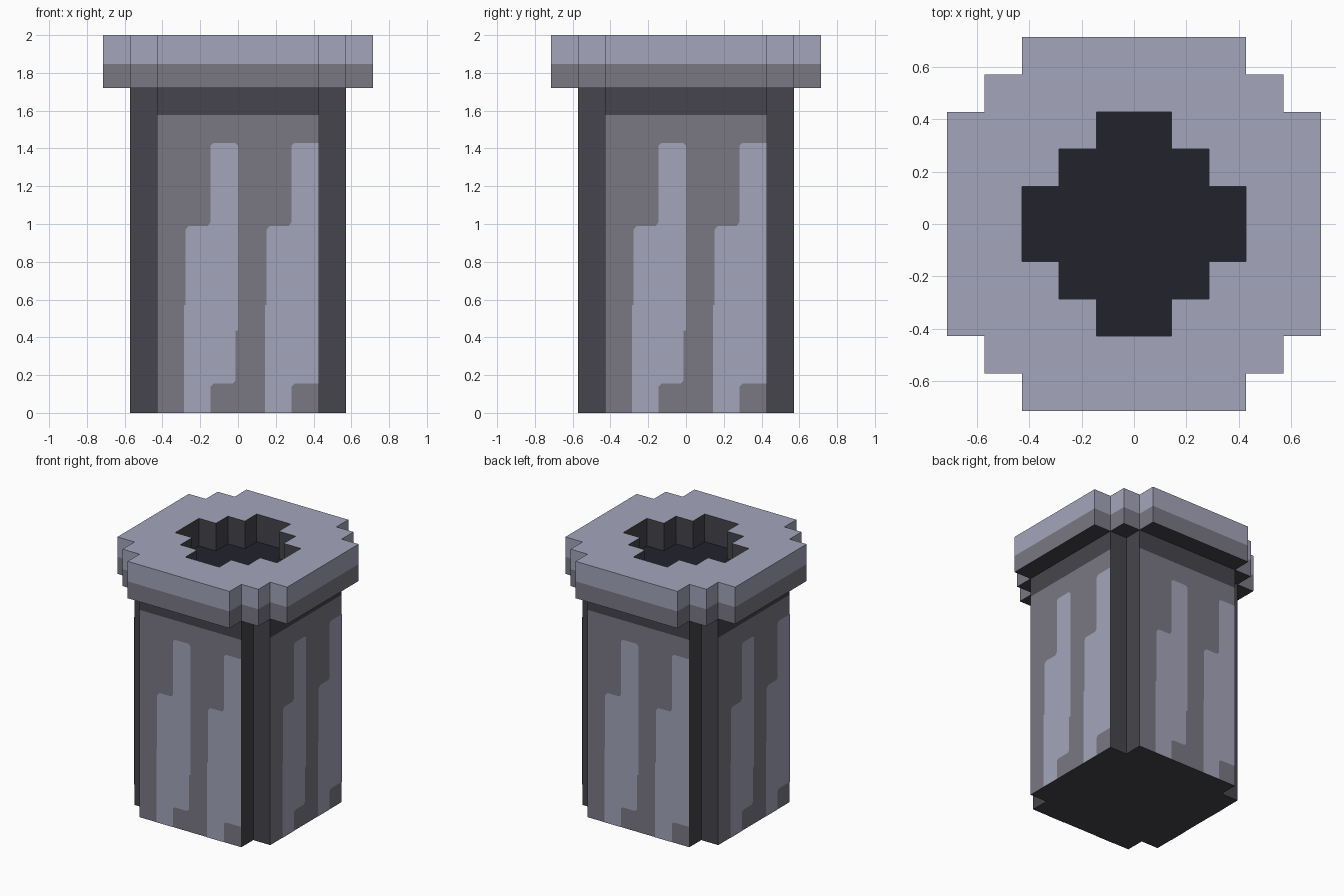
import bpy, bmesh, math

if "Cube" in bpy.data.objects:
    bpy.data.objects.remove(bpy.data.objects["Cube"])

U = 1 / 7  # block size


def material(name, rgb):
    m = bpy.data.materials.new(name)
    lin = [((c / 255 + 0.055) / 1.055) ** 2.4 for c in rgb]
    m.diffuse_color = (*lin, 1)
    m.use_nodes = True
    m.node_tree.nodes["Principled BSDF"].inputs["Base Color"].default_value = m.diffuse_color
    return m


LIGHT, MID, DARK, SOOT = range(4)
MATS = [material("light_stone", (164, 165, 187)),
        material("mid_stone", (122, 120, 132)),
        material("dark_stone", (69, 69, 76)),
        material("soot", (34, 34, 44))]


def finish(name, bm):
    me = bpy.data.meshes.new(name)
    bm.to_mesh(me)
    bm.free()
    for m in MATS:
        me.materials.append(m)
    ob = bpy.data.objects.new(name, me)
    bpy.context.collection.objects.link(ob)
    return ob


def four_fold(quarter):
    """Repeat a quarter outline (in blocks) around the z axis."""
    pts = []
    for k in range(4):
        for x, y in quarter:
            for _ in range(k):
                x, y = -y, x
            pts.append((x * U, y * U))
    return pts


def stack(name, rings, bands, bottom, top, rule=None):
    """Join outlines at given heights, one material per band."""
    bm = bmesh.new()
    loops = [[bm.verts.new((x, y, z)) for x, y in pts] for pts, z in rings]
    n = len(loops[0])
    for lo, hi, mat in zip(loops, loops[1:], bands):
        for i in range(n):
            j = (i + 1) % n
            f = bm.faces.new((lo[i], lo[j], hi[j], hi[i]))
            f.material_index = mat
            if rule:
                rule(f)
    bm.faces.new(loops[0][::-1]).material_index = bottom
    bm.faces.new(loops[-1]).material_index = top
    bm.normal_update()
    return finish(name, bm)


# Shaft: dark notched corners and top band, mid-tone panels on four sides
shaft = four_fold([(4, 3), (3, 3), (3, 4)])


def panel_rule(f):
    c = f.calc_center_median()
    if max(abs(c.x), abs(c.y)) > 3.9 * U and c.z < 11 * U:
        f.material_index = MID


stack("shaft", [(shaft, 0), (shaft, 11 * U + 0.005), (shaft, 12 * U + 0.02)],
      [DARK, DARK], DARK, DARK, panel_rule)

# Stepped cap with a sunken opening
rim = four_fold([(5, 3), (4, 3), (4, 4), (3, 4), (3, 5)])
hole = four_fold([(3, 1), (2, 1), (2, 2), (1, 2), (1, 3)])
stack("cap", [(rim, 12 * U + 0.005), (rim, 1.848), (rim, 2), (hole, 2), (hole, 1.79)],
      [MID, LIGHT, LIGHT, DARK], DARK, SOOT)

# Painted light streaks: left edge is shared, right edge differs at the panel border
LEFT = [(-0.145, 0.0), (-0.286, 0.0), (-0.286, 0.57), (-0.278, 0.57), (-0.278, 0.97),
        (-0.26, 0.99), (-0.16, 0.99), (-0.145, 1.01), (-0.145, 1.415), (-0.13, 1.43)]
RIGHT_INNER = [(-0.015, 1.43), (0, 1.415), (0, 0.435), (-0.012, 0.435), (-0.012, 0.17),
               (-0.03, 0.155), (-0.13, 0.155), (-0.145, 0.14)]
RIGHT_OUTER = [(0, 1.43), (0, 0.155), (-0.13, 0.155), (-0.145, 0.14)]

bm = bmesh.new()
for side in range(4):
    a = side * math.pi / 2
    for shift, right in ((0, RIGHT_INNER), (3 * U, RIGHT_OUTER)):
        d = -4 * U - 0.002
        verts = [bm.verts.new(((x + shift) * math.cos(a) - d * math.sin(a),
                               (x + shift) * math.sin(a) + d * math.cos(a), z))
                 for x, z in reversed(LEFT + right)]
        bm.faces.new(verts).material_index = LIGHT
bm.normal_update()
finish("streaks", bm)
